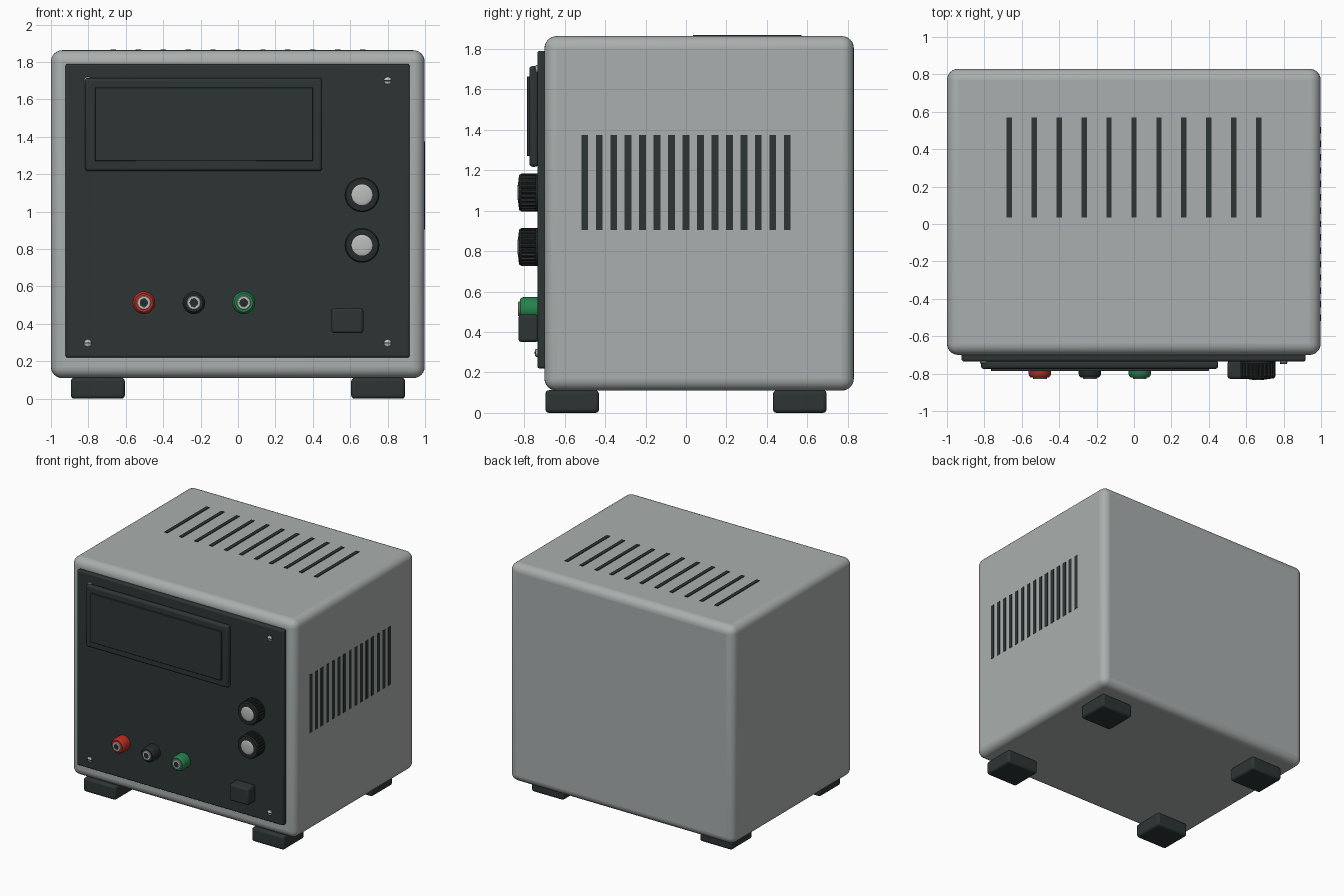
import bpy, bmesh, math
from mathutils import Vector

if "Cube" in bpy.data.objects:
    bpy.data.objects.remove(bpy.data.objects["Cube"])


def material(name, r, g, b):
    m = bpy.data.materials.new(name)
    m.diffuse_color = (r, g, b, 1)
    m.use_nodes = True
    m.node_tree.nodes["Principled BSDF"].inputs["Base Color"].default_value = m.diffuse_color
    return m


GREY = material("case grey", 0.40, 0.43, 0.425)
DARK = material("panel dark", 0.026, 0.036, 0.035)
BLACK = material("black plastic", 0.019, 0.024, 0.024)
METAL = material("metal", 0.50, 0.51, 0.50)
RED = material("red plastic", 0.50, 0.025, 0.015)
GREEN = material("green plastic", 0.018, 0.22, 0.07)


def finish(bm, name, mat, bevel=0, segments=3, angle=35):
    bmesh.ops.recalc_face_normals(bm, faces=bm.faces)
    mesh = bpy.data.meshes.new(name)
    bm.to_mesh(mesh)
    bm.free()
    ob = bpy.data.objects.new(name, mesh)
    bpy.context.collection.objects.link(ob)
    mesh.materials.append(mat)
    if bevel:
        mod = ob.modifiers.new("bevel", 'BEVEL')
        mod.width, mod.segments = bevel, segments
        mod.limit_method = 'ANGLE'
    bpy.ops.object.select_all(action='DESELECT')
    ob.select_set(True)
    bpy.context.view_layer.objects.active = ob
    bpy.ops.object.shade_smooth_by_angle(angle=math.radians(angle))
    return ob


def box(name, mat, x, y, z, bevel=0, segments=3):
    """Box given as (min, max) ranges on each axis."""
    bm = bmesh.new()
    bmesh.ops.create_cube(bm, size=1)
    for v in bm.verts:
        v.co = Vector([r[0] if c < 0 else r[1] for c, r in zip(v.co, (x, y, z))])
    return finish(bm, name, mat, bevel, segments)


def lathe(name, mat, x, z, profile, sides=32, ribs=()):
    """Turn a (radius, y) profile about a front-to-back axis; rings listed in
    ribs have every second pair of points pulled in to form grip grooves."""
    bm = bmesh.new()
    rings = []
    for i, (r, y) in enumerate(profile):
        ring = []
        for k in range(sides):
            a = 2 * math.pi * k / sides
            rr = r * 0.93 if i in ribs and k % 4 > 1 else r
            ring.append(bm.verts.new((x + rr * math.cos(a), y, z + rr * math.sin(a))))
        rings.append(ring)
    for lo, hi in zip(rings, rings[1:]):
        for k in range(sides):
            n = (k + 1) % sides
            bm.faces.new((lo[k], lo[n], hi[n], hi[k]))
    bm.faces.new(rings[0])
    bm.faces.new(rings[-1])
    return finish(bm, name, mat)


# Case, front panel and display
box("case", GREY, (-1, 0.998), (-0.70, 0.83), (0.11, 1.863), 0.06, 6)
box("front_panel", DARK, (-0.922, 0.918), (-0.735, -0.69), (0.22, 1.79), 0.012)
box("display_bezel", DARK, (-0.818, 0.45), (-0.775, -0.73), (1.217, 1.715), 0.016)
box("display_screen", DARK, (-0.765, 0.40), (-0.787, -0.77), (1.27, 1.663), 0.004, 2)

# Feet
for sx, side in ((-1, "left"), (1, "right")):
    for sy, end in ((-1, "front"), (1, "back")):
        box(f"{end}_{side}_foot", DARK, sorted((sx * 0.605, sx * 0.893)),
            sorted((sy * 0.43, sy * 0.695)), (0, 0.112), 0.018)

# Top vents and right side vents
for i in range(11):
    x = (i - 5) * 0.1333
    box(f"top_vent_{i + 1}", DARK, (x - 0.014, x + 0.014), (0.035, 0.57), (1.86, 1.868))
for i in range(15):
    y = (i - 7) * 0.0715
    box(f"side_vent_{i + 1}", DARK, (0.994, 1.0), (y - 0.017, y + 0.017), (0.905, 1.375))

# Ribbed knobs with domed metal caps
for z, label in ((1.09, "upper"), (0.82, "lower")):
    lathe(f"{label}_knob", BLACK, 0.663, z,
          [(0.093, -0.73), (0.093, -0.742), (0.093, -0.743), (0.093, -0.815),
           (0.092, -0.816), (0.086, -0.826), (0.06, -0.828)], 96, (2, 3))
    dome = [(0.058 * math.cos(t), -0.826 - 0.008 * math.sin(t))
            for t in (math.radians(d) for d in (0, 20, 40, 60, 80))]
    lathe(f"{label}_knob_cap", METAL, 0.663, z, [(0.058, -0.82)] + dome)

# Binding posts: coloured collar, metal socket ring and dark hole
for x, mat, label in ((-0.503, RED, "red"), (-0.236, BLACK, "black"), (0.031, GREEN, "green")):
    z = 0.513
    lathe(f"{label}_terminal", mat, x, z,
          [(0.06, -0.73), (0.06, -0.80), (0.057, -0.812), (0.049, -0.82), (0.03, -0.82)])
    lathe(f"{label}_terminal_socket", METAL, x, z,
          [(0.037, -0.81), (0.037, -0.827), (0.034, -0.83), (0.022, -0.83), (0.022, -0.815)])
    lathe(f"{label}_terminal_hole", BLACK, x, z, [(0.0215, -0.81), (0.0215, -0.826)])

# Power switch
box("power_switch", DARK, (0.50, 0.67), (-0.828, -0.73), (0.35, 0.486), 0.015)

# Slotted panel screws
for sx in (-0.803, 0.80):
    for z in (0.297, 1.70):
        lathe("panel_screw", METAL, sx, z,
              [(0.02, -0.73), (0.02, -0.741), (0.015, -0.746), (0.006, -0.748)], 20)
        box("screw_slot", BLACK, (sx - 0.019, sx + 0.019), (-0.749, -0.742), (z - 0.003, z + 0.003))
